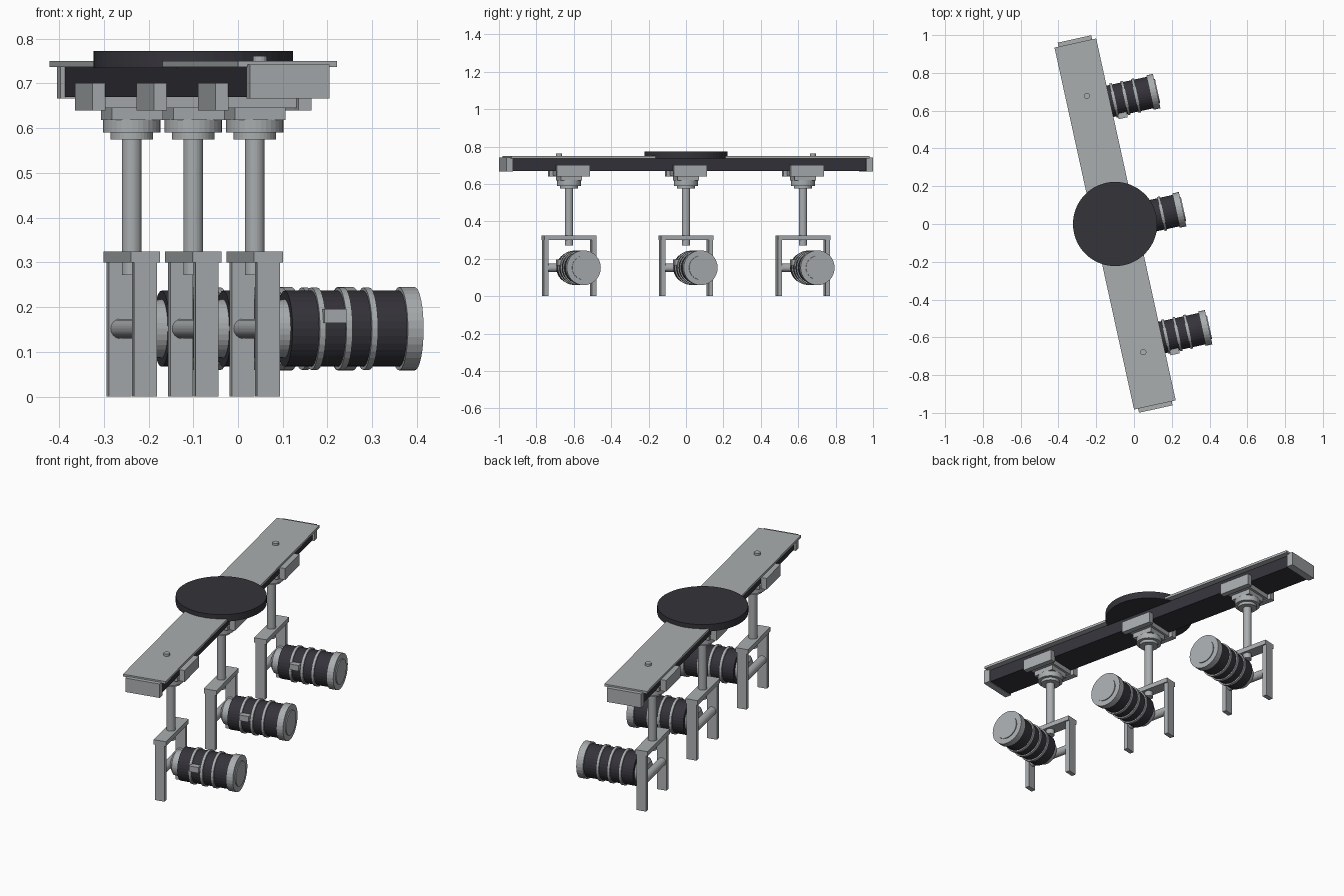
import bpy, bmesh, math
from mathutils import Matrix, Vector

if "Cube" in bpy.data.objects:
    bpy.data.objects.remove(bpy.data.objects["Cube"])

# the whole fixture is turned about the vertical axis
TURN = Matrix.Translation((-0.1, 0, 0)) @ Matrix.Rotation(math.radians(12.4), 4, 'Z')


def material(name, rgb):
    m = bpy.data.materials.new(name)
    m.diffuse_color = (*rgb, 1)
    m.use_nodes = True
    m.node_tree.nodes["Principled BSDF"].inputs["Base Color"].default_value = m.diffuse_color
    return m


LIGHT = material("light grey metal", (0.40, 0.42, 0.43))
DARK = material("charcoal", (0.035, 0.033, 0.042))


def finish(name, bm, mats):
    bmesh.ops.recalc_face_normals(bm, faces=bm.faces)
    bm.transform(TURN)
    me = bpy.data.meshes.new(name)
    bm.to_mesh(me)
    bm.free()
    for m in mats:
        me.materials.append(m)
    ob = bpy.data.objects.new(name, me)
    bpy.context.collection.objects.link(ob)
    return ob


def box(name, mat, x, y, z):
    """Box from (min, max) pairs."""
    bm = bmesh.new()
    size = [b - a for a, b in (x, y, z)]
    mid = [(a + b) / 2 for a, b in (x, y, z)]
    bmesh.ops.create_cube(bm, size=1, matrix=Matrix.Translation(mid) @ Matrix.Diagonal((*size, 1)))
    return finish(name, bm, [mat])


def lathe(name, profile, origin, axis, mats, sides=32, dark_rule=None):
    """Turn a (distance, radius) profile about an axis; both ends are capped."""
    bm = bmesh.new()
    frame = Matrix.Translation(origin) @ Vector(axis).to_track_quat('Z', 'Y').to_matrix().to_4x4()
    rings = []
    for d, r in profile:
        rings.append([bm.verts.new(frame @ Vector((r * math.cos(a), r * math.sin(a), d)))
                      for a in (2 * math.pi * i / sides for i in range(sides))])
    for k in range(len(rings) - 1):
        for i in range(sides):
            j = (i + 1) % sides
            f = bm.faces.new((rings[k][i], rings[k][j], rings[k + 1][j], rings[k + 1][i]))
            if dark_rule and dark_rule(profile[k], profile[k + 1]):
                f.material_index = 1
    bm.faces.new(rings[0][::-1])
    bm.faces.new(rings[-1])
    return finish(name, bm, mats)


# track: dark rail, light cover plate, end caps, ceiling disc
box("rail", DARK, (-0.081, 0.081), (-0.97, 0.97), (0.67, 0.738))
box("cover_plate", LIGHT, (-0.113, 0.113), (-0.981, 0.981), (0.737, 0.75))
for s, side in ((-1, "front"), (1, "back")):
    ys = sorted((s * 0.967, s * 1.003))
    box(side + "_end_cap", LIGHT, (-0.091, 0.091), ys, (0.667, 0.742))
    lathe(side + "_screw", [(0.745, 0.016), (0.762, 0.016)], (0, s * 0.695, 0), (0, 0, 1), [LIGHT], 16)
lathe("ceiling_disc", [(0.735, 0.223), (0.773, 0.223)], (0, 0, 0), (0, 0, 1), [DARK], 64)

# lamp body outline: dark barrel with raised light rings
BARREL = 0.085
body = [(0.068, BARREL)]
for c in (0.075, 0.136, 0.197, 0.255):
    if c > 0.1:
        body += [(c - 0.007, BARREL), (c - 0.007, 0.092), (c + 0.007, 0.092), (c + 0.007, BARREL)]
body.append((0.332, BARREL))


def is_barrel(a, b):
    return a[1] == BARREL and b[1] == BARREL


for n, y in (("front", -0.64), ("middle", 0.0), ("back", 0.64)):
    # clamp that grips both sides of the rail
    for s, side in ((-1, "left"), (1, "right")):
        xs = sorted((s * 0.08, s * 0.11))
        box(f"{n}_{side}_clamp", LIGHT, xs, (y - 0.09, y + 0.09), (0.64, 0.701))
    box(n + "_clamp_bridge", LIGHT, (-0.085, 0.085), (y - 0.07, y + 0.07), (0.645, 0.671))
    box(n + "_clamp_base", LIGHT, (-0.058, 0.058), (y - 0.058, y + 0.058), (0.618, 0.65))

    # stepped collar and stem
    lathe(n + "_stem", [(0.272, 0.014), (0.272, 0.022), (0.575, 0.022), (0.575, 0.048), (0.59, 0.048),
                        (0.59, 0.064), (0.62, 0.064)], (0, y, 0), (0, 0, 1), [LIGHT])

    # yoke: crossbar, two legs and a pivot rod
    box(n + "_yoke_crossbar", LIGHT, (-0.033, 0.033), (y - 0.143, y + 0.143), (0.3, 0.325))
    for s, side in ((-1, "front"), (1, "back")):
        box(f"{n}_{side}_yoke_leg", LIGHT, (-0.026, 0.026),
            (y + s * 0.131 - 0.012, y + s * 0.131 + 0.012), (0, 0.305))
    lathe(n + "_pivot_rod", [(-0.13, 0.022), (0.13, 0.022)], (0, y, 0.152), (0, 1, 0), [LIGHT], 24)

    # spotlight: rear cap, ringed barrel, front rim with lens, side latch
    centre = (0, y, 0.152)
    lathe(n + "_lamp_rear", [(0.015, 0.045), (0.03, 0.064), (0.07, 0.066)], centre, (1, 0, 0), [LIGHT])
    lamp = lathe(n + "_lamp_barrel", body, centre, (1, 0, 0), [LIGHT, DARK], 32, is_barrel)
    for f in lamp.data.polygons:
        if len(f.vertices) > 4:
            f.material_index = 1
    lathe(n + "_lamp_rim", [(0.33, 0.093), (0.366, 0.093)], centre, (1, 0, 0), [LIGHT])
    lathe(n + "_lamp_lens", [(0.36, 0.064), (0.371, 0.064)], centre, (1, 0, 0), [LIGHT])
    box(n + "_lamp_latch", LIGHT, (0.137, 0.187), (y - 0.102, y - 0.07), (0.165, 0.196))
